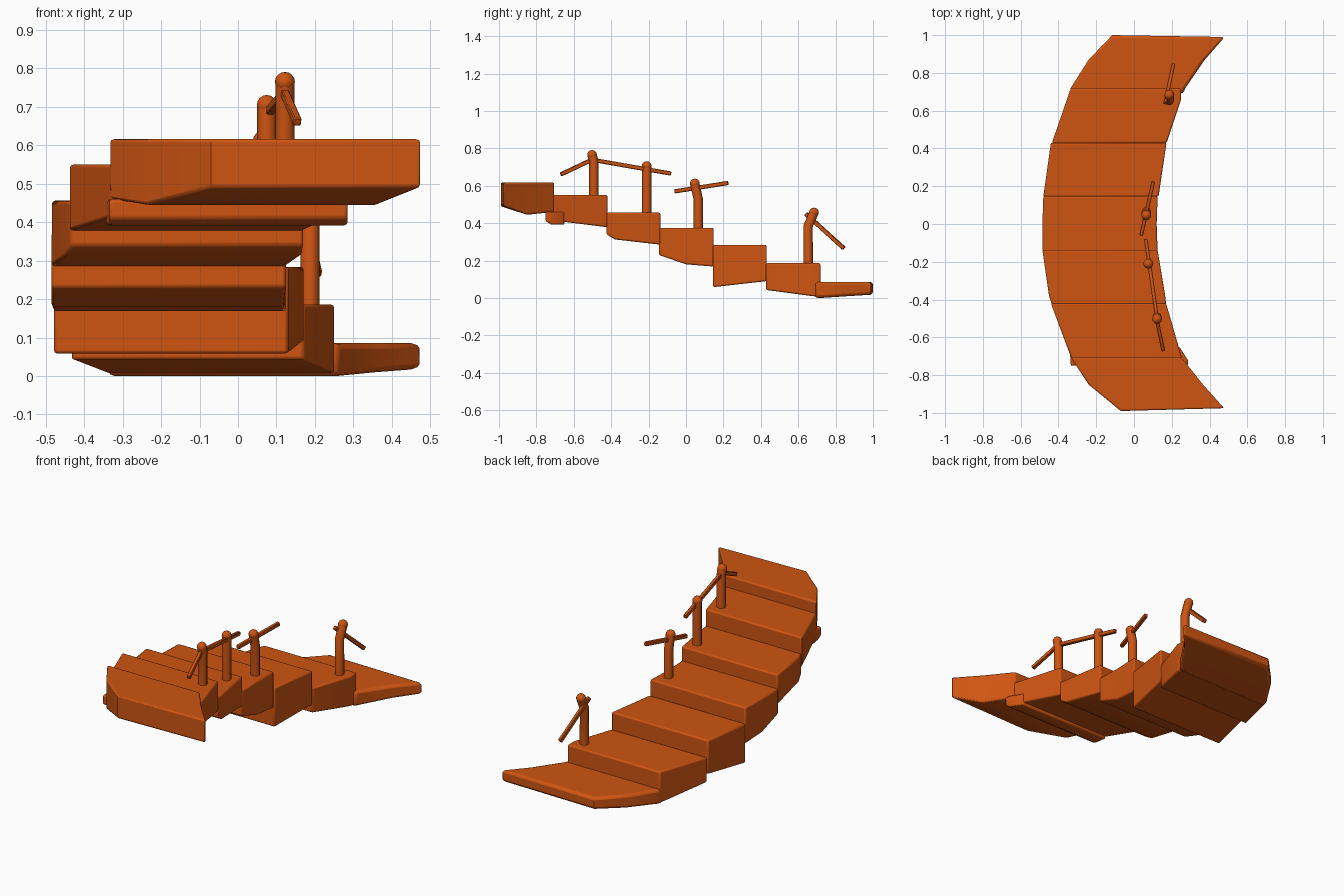
import bpy, bmesh
from mathutils import Vector

if "Cube" in bpy.data.objects:
    bpy.data.objects.remove(bpy.data.objects["Cube"])

mat = bpy.data.materials.new("orange")
mat.diffuse_color = (0.62, 0.09, 0.006, 1)
mat.use_nodes = True
mat.node_tree.nodes["Principled BSDF"].inputs["Base Color"].default_value = mat.diffuse_color


def finish(name, bm, bevel=0.0, segs=2):
    bmesh.ops.recalc_face_normals(bm, faces=bm.faces)
    me = bpy.data.meshes.new(name)
    bm.to_mesh(me)
    bm.free()
    ob = bpy.data.objects.new(name, me)
    bpy.context.collection.objects.link(ob)
    me.materials.append(mat)
    if bevel:
        m = ob.modifiers.new("bevel", 'BEVEL')
        m.width, m.segments, m.limit_method = bevel, segs, 'ANGLE'
        m.angle_limit = 0.9
    bpy.context.view_layer.objects.active = ob
    ob.select_set(True)
    bpy.ops.object.shade_smooth_by_angle(angle=0.6)
    ob.select_set(False)
    return ob


def loft(name, rings, bevel=0.0, segs=2):
    """Skin a run of equal-sized rings and cap both ends."""
    bm = bmesh.new()
    vs = [[bm.verts.new(p) for p in r] for r in rings]
    n = len(rings[0])
    for a, b in zip(vs, vs[1:]):
        for i in range(n):
            j = (i + 1) % n
            bm.faces.new((a[i], a[j], b[j], b[i]))
    bm.faces.new(vs[0])
    bm.faces.new(vs[-1])
    return finish(name, bm, bevel, segs)


def step(name, top, stations, bevel=0.008):
    """Tread block from stations (left y, right y, left x, right x, underside z)."""
    rings = [[(xl, yl, zb), (xr, yr, zb), (xr, yr, top), (xl, yl, top)]
             for yl, yr, xl, xr, zb in stations]
    loft(name, rings, bevel)


# Seven curved treads, highest at the front
step("step_7_top", 0.617, [(-0.99, -0.975, -0.07, 0.477, 0.49),
                           (-0.85, -0.85, -0.24, 0.365, 0.445),
                           (-0.705, -0.705, -0.335, 0.25, 0.46)])
step("step_6", 0.55, [(-0.715, -0.715, -0.33, 0.255, 0.415),
                      (-0.42, -0.42, -0.44, 0.17, 0.378)])
step("step_6_front_lip", 0.46, [(-0.75, -0.75, -0.335, 0.285, 0.41),
                                (-0.72, -0.72, -0.335, 0.285, 0.392),
                                (-0.65, -0.65, -0.345, 0.24, 0.392)])
step("step_5", 0.456, [(-0.425, -0.425, -0.435, 0.17, 0.34),
                       (-0.38, -0.38, -0.45, 0.165, 0.313),
                       (-0.137, -0.137, -0.485, 0.125, 0.285)])
step("step_4", 0.375, [(-0.145, -0.145, -0.485, 0.125, 0.23),
                       (0.0, 0.0, -0.485, 0.12, 0.18),
                       (0.147, 0.147, -0.48, 0.125, 0.168)])
step("step_3", 0.284, [(0.145, 0.145, -0.48, 0.13, 0.058),
                       (0.43, 0.43, -0.44, 0.172, 0.09)])
step("step_2", 0.186, [(0.428, 0.428, -0.435, 0.172, 0.043),
                       (0.66, 0.66, -0.355, 0.25, 0.012),
                       (0.718, 0.718, -0.335, 0.25, 0.005)])
step("step_1_bottom", 0.086, [(0.69, 0.69, -0.34, 0.26, 0.0),
                              (0.72, 0.72, -0.335, 0.272, 0.0),
                              (0.87, 0.87, -0.24, 0.375, 0.01),
                              (1.0, 0.99, -0.115, 0.48, 0.018)], 0.015)


def post(name, points, r=0.025):
    """Round post along a bent path with a ball-shaped tip."""
    c = bpy.data.curves.new(name, 'CURVE')
    c.dimensions = '3D'
    c.bevel_depth, c.bevel_resolution = r, 2
    c.use_fill_caps = True
    c.materials.append(mat)
    s = c.splines.new('POLY')
    s.points.add(len(points) - 1)
    for p, co in zip(s.points, points):
        p.co = (*co, 1)
    bpy.context.collection.objects.link(bpy.data.objects.new(name, c))
    bm = bmesh.new()
    bmesh.ops.create_uvsphere(bm, u_segments=12, v_segments=8, radius=r + 0.001)
    bmesh.ops.translate(bm, verts=bm.verts, vec=points[-1])
    finish(name + "_tip", bm)


# Handrail posts
post("post_front", [(0.122, -0.493, 0.53), (0.122, -0.493, 0.73), (0.122, -0.502, 0.765)])
post("post_second", [(0.075, -0.21, 0.43), (0.075, -0.21, 0.705)])
post("post_third", [(0.065, 0.065, 0.35), (0.065, 0.065, 0.53), (0.065, 0.047, 0.612)])
post("post_back", [(0.187, 0.653, 0.16), (0.187, 0.653, 0.385), (0.187, 0.684, 0.457)])


def rail(name, a, b, w=0.02, h=0.022):
    """Thin square bar between two points."""
    a, b = Vector(a), Vector(b)
    d = (b - a).normalized()
    side = d.cross(Vector((0, 0, 1))).normalized()
    up = side.cross(d)
    rings = [[p + side * sx * w / 2 + up * sz * h / 2
              for sx, sz in ((-1, -1), (1, -1), (1, 1), (-1, 1))] for p in (a, b)]
    loft(name, rings, 0.003, 1)


# Broken handrail bars
rail("rail_front_stub", (0.155, -0.67, 0.66), (0.115, -0.48, 0.75))
rail("rail_front", (0.125, -0.52, 0.742), (0.062, -0.08, 0.665))
rail("rail_middle", (0.038, -0.06, 0.57), (0.102, 0.225, 0.615))
rail("rail_back_stub", (0.165, 0.64, 0.45), (0.208, 0.845, 0.265))
